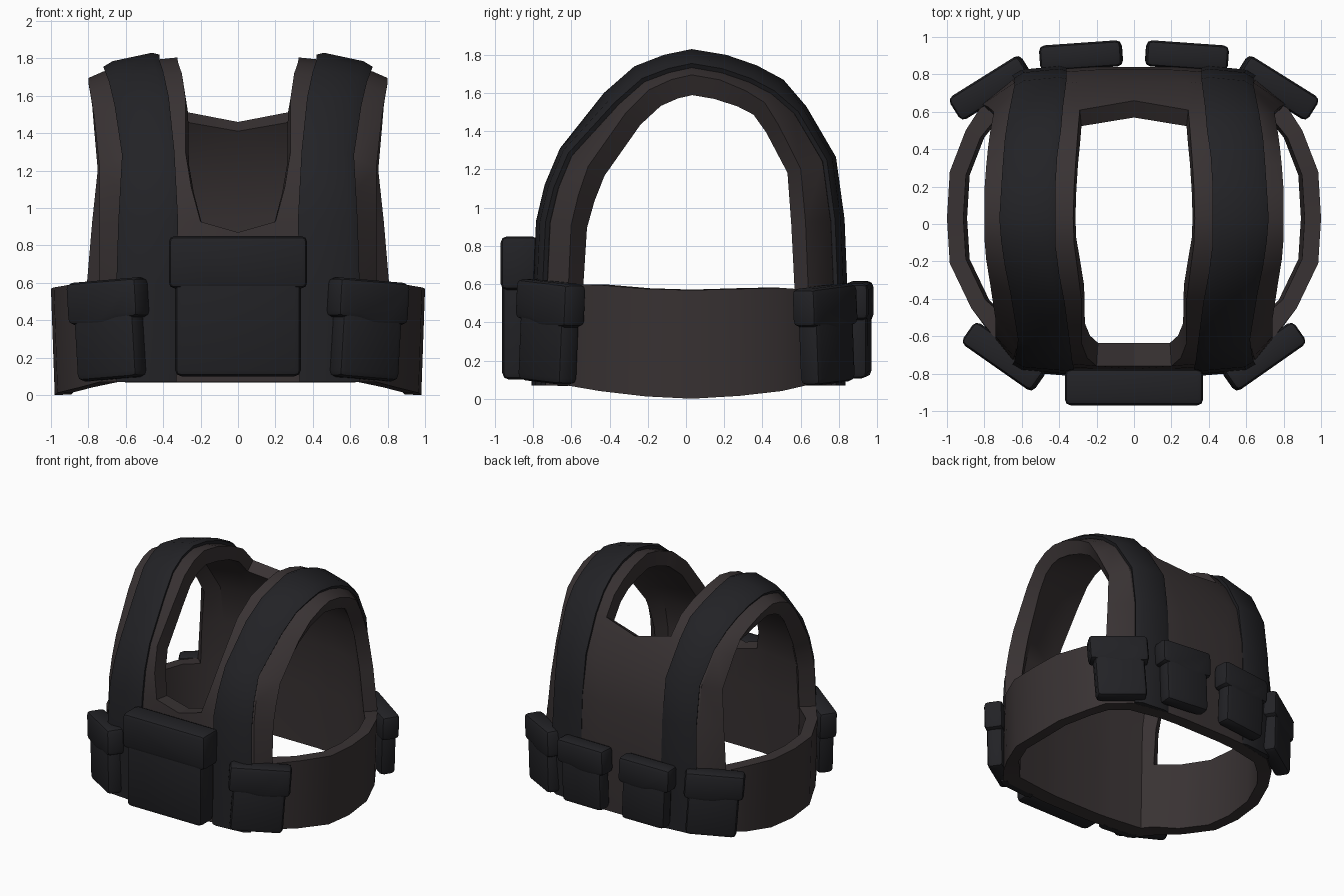
import bpy, bmesh, math
from mathutils import Vector, Matrix

if "Cube" in bpy.data.objects:
    bpy.data.objects.remove(bpy.data.objects["Cube"])


def material(name, rgb):
    m = bpy.data.materials.new(name)
    m.diffuse_color = (*rgb, 1)
    m.use_nodes = True
    m.node_tree.nodes["Principled BSDF"].inputs["Base Color"].default_value = m.diffuse_color
    return m


FABRIC = material("brown_fabric", (0.040, 0.032, 0.033))
WEBBING = material("dark_webbing", (0.016, 0.016, 0.019))


def finish(bm, name, mat, mirror=True, thick=0, bevel=0, weight=None):
    me = bpy.data.meshes.new(name)
    bm.to_mesh(me)
    bm.free()
    ob = bpy.data.objects.new(name, me)
    bpy.context.collection.objects.link(ob)
    me.materials.append(mat)
    bpy.ops.object.select_all(action='DESELECT')
    ob.select_set(True)
    bpy.context.view_layer.objects.active = ob
    if mirror:
        m = ob.modifiers.new("Mirror", 'MIRROR')
        m.use_clip = True
    if thick:
        s = ob.modifiers.new("Solidify", 'SOLIDIFY')
        s.thickness, s.offset, s.use_even_offset = thick, -1, True
        if weight:
            g = ob.vertex_groups.new(name="thickness")
            for v in me.vertices:
                g.add([v.index], weight(v.co), 'REPLACE')
            s.vertex_group = g.name
    if bevel:
        b = ob.modifiers.new("Bevel", 'BEVEL')
        b.width, b.segments, b.limit_method = bevel, 2, 'ANGLE'
        b.angle_limit = math.radians(40)
    bpy.ops.object.convert(target='MESH')
    bpy.ops.object.shade_smooth_by_angle(angle=math.radians(30))
    return ob


# Side profile from front hem over the shoulder to back hem:
# y, z, inner x, strap inner x, strap outer x, outer x, drop of outer edge
ROWS = [
    (-.81, .07, .20, .33, .65, .74, .15), (-.80, .60, .20, .33, .65, .74, .15),
    (-.785, .93, .20, .32, .64, .74, .15), (-.74, 1.12, .25, .33, .63, .74, .15),
    (-.66, 1.31, .28, .34, .62, .74, .14), (-.43, 1.60, .28, .37, .66, .77, .12),
    (-.27, 1.74, .30, .40, .69, .79, .11), (-.115, 1.80, .32, .42, .71, .80, .10),
    (.03, 1.83, .325, .42, .72, .80, .10), (.21, 1.80, .32, .42, .71, .80, .10),
    (.37, 1.745, .31, .41, .70, .79, .11), (.51, 1.67, .30, .39, .69, .78, .12),
    (.63, 1.53, .29, .38, .67, .77, .14), (.785, 1.265, .28, .36, .64, .75, .16),
    (.83, .94, .20, .36, .64, .78, .17), (.845, .57, .20, .36, .65, .81, .17),
    (.835, .07, .20, .36, .65, .80, .17)]
PATH = [Vector((0, r[0], r[1])) for r in ROWS]
LAST = len(ROWS) - 1


def point(i, x, drop):
    """Point of row i at x, pushed inwards by drop."""
    t = (PATH[min(i + 1, LAST)] - PATH[max(i - 1, 0)]).normalized()
    if i in (0, 1, LAST - 1, LAST):
        t = Vector((0, 0, 1 if i < 2 else -1))
    p = PATH[i] - Vector((0, -t.z, t.y)) * drop
    p.x = x
    return p


def slope(i):
    """Drop of the strap's outer edge, larger over the shoulder."""
    return .075 if 4 < i < 12 else .05


# Vest shell: shoulder panels
bm = bmesh.new()
grid = []
for i, r in enumerate(ROWS):
    base = .005 if i > 13 else .025
    grid.append([bm.verts.new(point(i, x, d)) for x, d in
                 ((r[2], base), (r[3], base + .01), (r[4], slope(i) + .025), (r[5], .035 + r[6]))])
for a, b in zip(grid, grid[1:]):
    for j in range(3):
        bm.faces.new((a[j], a[j + 1], b[j + 1], b[j]))
# Chest and back panels up to the neckline
for rng, edge, z, dy in ((range(0, 3), 2, .87, 0), (range(12, LAST + 1), 12, 1.46, .05)):
    mid = {}
    for i in rng:
        p = point(i, 0, .005 if i > 13 else .025)
        if i == edge:
            p.z = z
            p.y += dy
        mid[i] = bm.verts.new(p)
    for i in list(rng)[:-1]:
        bm.faces.new((mid[i], grid[i][0], grid[i + 1][0], mid[i + 1]))
# Side band joining front and back below the armholes
side = [(grid[0][3], grid[1][3])]
for x, y, zb, zt in ((.87, -.45, .04, .595), (.985, -.21, .012, .575), (1.0, .03, 0, .568),
                     (.985, .28, .015, .575), (.90, .50, .04, .58)):
    side.append((bm.verts.new((x - .02, y, zb)), bm.verts.new((x, y, zt))))
side.append((grid[LAST][3], grid[LAST - 1][3]))
for a, b in zip(side, side[1:]):
    bm.faces.new((a[0], b[0], b[1], a[1]))
finish(bm, "vest_shell", FABRIC, thick=.125,
       weight=lambda c: .7 if c.x > .84 else .82 if c.y > .3 else .9 if c.z > 1.4 else 1)

# Raised shoulder straps with chamfered outer edge
bm = bmesh.new()
strap = []
for i, r in enumerate(ROWS):
    strap.append([bm.verts.new(point(i, x, d)) for x, d in
                  ((r[3], .01), (r[3] + .04, 0), (r[4] - .05, slope(i) - .03), (r[4], slope(i)))])
for a, b in zip(strap, strap[1:]):
    for j in range(3):
        bm.faces.new((a[j], a[j + 1], b[j + 1], b[j]))
finish(bm, "shoulder_strap", WEBBING, thick=.05)


def prism(outline, y0, y1, mat):
    """Extrude an x-z outline from y0 to y1 and place it."""
    bm = bmesh.new()
    f = bm.faces.new([bm.verts.new((x, y0, z)) for x, z in outline])
    out = bmesh.ops.extrude_face_region(bm, geom=[f])
    for v in out["geom"]:
        if isinstance(v, bmesh.types.BMVert):
            v.co.y = y1
    bmesh.ops.recalc_face_normals(bm, faces=bm.faces)
    bm.transform(mat)
    return bm


def pouch(name, loc, turn, roll, w, h, flap, d, mirror=True, wave=.02):
    """Pouch body with an overlapping flap; local -y faces outwards."""
    mat = (Matrix.Translation(loc) @ Matrix.Rotation(math.radians(turn), 4, 'Z')
           @ Matrix.Rotation(math.radians(roll), 4, 'Y'))
    a, b = w / 2 - .033, w / 2
    body = prism([(-a, 0), (a, 0), (a, h - .03), (-a, h - .03)], -d + .008, 0, mat)
    finish(body, name + "_body", WEBBING, mirror, bevel=.035)
    z = h - flap
    top = prism([(-b, z + wave), (-b * .4, z + wave * .7), (0, z - wave * .3), (b * .4, z - wave * .3),
                 (b, z + wave * .3), (b, h), (-b, h)], -d, .01, mat)
    finish(top, name + "_flap", WEBBING, mirror, bevel=.032)


# Pouches around the hem
pouch("front_centre_pouch", (0, -.785, .10), 0, 0, .74, .75, .28, .185, False, 0)
pouch("front_side_pouch", (.635, -.675, .085), 35, 4, .46, .53, .23, .135)
pouch("back_inner_pouch", (.265, .84, .11), 176, -2, .44, .50, .21, .13)
pouch("back_outer_pouch", (.71, .69, .08), 148, -4, .445, .51, .22, .135)
